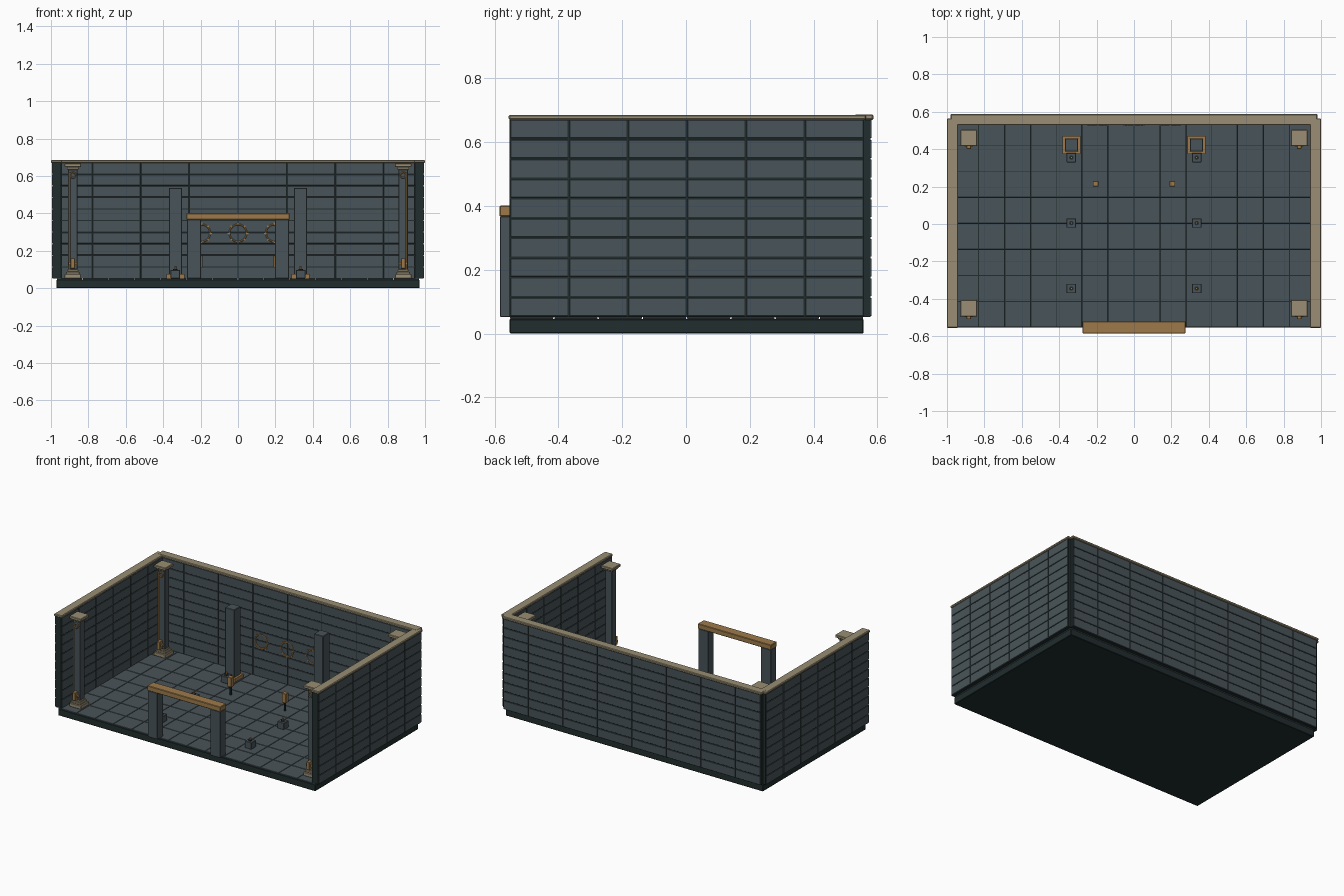
import bpy, bmesh, math
from mathutils import Matrix, Vector

if "Cube" in bpy.data.objects:
    bpy.data.objects.remove(bpy.data.objects["Cube"])


def material(name, rgb):
    m = bpy.data.materials.new(name)
    m.use_nodes = True
    m.diffuse_color = (*rgb, 1)
    m.node_tree.nodes["Principled BSDF"].inputs["Base Color"].default_value = (*rgb, 1)
    return m


SLATE = material("slate tile", (0.066, 0.088, 0.098))
DARK = material("dark stone", (0.015, 0.026, 0.027))
SAND = material("sand trim", (0.32, 0.27, 0.175))
COPPER = material("copper", (0.34, 0.195, 0.07))


def finish(name, bm, mat, bevel=0.0):
    mesh = bpy.data.meshes.new(name)
    bm.to_mesh(mesh)
    bm.free()
    mesh.materials.append(mat)
    ob = bpy.data.objects.new(name, mesh)
    bpy.context.collection.objects.link(ob)
    if bevel:
        mod = ob.modifiers.new("soft edges", 'BEVEL')
        mod.width = bevel
        mod.segments = 1
    return ob


def add_box(bm, lo, hi):
    lo, hi = Vector(lo), Vector(hi)
    bmesh.ops.create_cube(bm, size=1, matrix=Matrix.Translation((lo + hi) / 2) @ Matrix.Diagonal((*(hi - lo), 1)))


def box(name, lo, hi, mat, bevel=0.0):
    bm = bmesh.new()
    add_box(bm, lo, hi)
    return finish(name, bm, mat, bevel)


def block(name, x, y, half, z0, z1, mat, bevel=0.0):
    return box(name, (x - half, y - half, z0), (x + half, y + half, z1), mat, bevel)


def rod(name, x, y, r, z0, z1, mat, sides=10):
    bm = bmesh.new()
    bmesh.ops.create_cone(bm, cap_ends=True, segments=sides, radius1=r, radius2=r, depth=z1 - z0,
                          matrix=Matrix.Translation((x, y, (z0 + z1) / 2)))
    return finish(name, bm, mat)


def ring(name, x, y, z, radius, tube, segments=24):
    # Upright ring facing the front
    bpy.ops.mesh.primitive_torus_add(location=(x, y, z), rotation=(math.pi / 2, 0, 0), major_radius=radius,
                                     minor_radius=tube, major_segments=segments, minor_segments=6)
    ob = bpy.context.object
    ob.name = name
    ob.data.materials.append(COPPER)
    bpy.ops.object.shade_smooth_by_angle()


def tiles(name, normal, at, us, vs, thick, gap):
    # Grid of thin tiles between the seam positions us and vs
    bm = bmesh.new()
    g = gap / 2
    for u0, u1 in zip(us, us[1:]):
        for v0, v1 in zip(vs, vs[1:]):
            lo, hi = [u0 + g, v0 + g], [u1 - g, v1 - g]
            lo.insert(normal, at)
            hi.insert(normal, at + thick)
            add_box(bm, lo, hi)
    return finish(name, bm, SLATE, 0.001)


def seams(a, b, n):
    return [a + (b - a) * i / n for i in range(n + 1)]


FLOOR, TOP = 0.052, 0.672
FRONT, BACK = -0.553, 0.557
rows = seams(FLOOR, TOP, 10)
depth_seams = seams(FRONT, BACK, 6)
back_seams = [-0.97] + [0.26 * i for i in range(-3, 4)] + [0.97]

# Floor slab and paving
box("floor_slab", (-0.97, FRONT, 0), (0.97, BACK, 0.046), DARK, 0.003)
tiles("floor_tiles", 2, 0.046, seams(-0.97, 0.97, 14), seams(FRONT, BACK, 8), 0.006, 0.003)

# Side walls with tiles on both faces
for side, s in (("left", 1), ("right", -1)):
    box(side + "_wall", (min(s * 0.946, s * 0.991), FRONT, FLOOR),
        (max(s * 0.946, s * 0.991), BACK, TOP), DARK)
    for face, x in (("outer", 0.991), ("inner", 0.942)):
        at = x if s > 0 else -x - 0.004
        tiles(f"{side}_wall_{face}_tiles", 0, at, depth_seams, rows, 0.004, 0.006)
    x0, x1 = sorted((s * 0.94, s * 1.0))
    box(side + "_wall_trim", (x0, -0.556, TOP - 0.002), (x1, 0.565, 0.686), SAND, 0.004)

# Back wall
box("back_wall", (-0.97, 0.535, FLOOR), (0.97, 0.578, TOP), DARK)
tiles("back_wall_inner_tiles", 1, 0.531, back_seams, rows, 0.004, 0.005)
tiles("back_wall_outer_tiles", 1, 0.578, back_seams, rows, 0.004, 0.006)
box("back_wall_trim", (-0.98, 0.529, TOP - 0.002), (0.98, 0.588, 0.687), SAND, 0.004)

# Corner columns with stepped bases, caps and piping
for s, side in ((1, "left"), (-1, "right")):
    for y, end in ((0.46, "back"), (-0.451, "front")):
        n, x = f"{end}_{side}_column_", s * 0.883
        for i, (half, z0, z1) in enumerate(((0.044, FLOOR, 0.075), (0.036, 0.075, 0.088), (0.029, 0.088, 0.1))):
            block(f"{n}base_{i + 1}", x, y, half, z0, z1, SAND, 0.002)
        block(n + "shaft", x, y, 0.025, 0.1, 0.635, SLATE, 0.002)
        block(n + "neck", x, y, 0.032, 0.635, 0.648, SAND, 0.002)
        block(n + "cap", x, y, 0.044, 0.648, 0.667, SAND, 0.003)
        pipe = SAND if (s, y < 0) == (-1, True) else COPPER
        rod(n + "pipe", x + s * 0.018, y - 0.03, 0.005, 0.1, 0.62, pipe)
        front = y - 0.058
        box(n + "valve_bar", (x - 0.022, front + 0.012, 0.125), (x + 0.022, y - 0.025, 0.14), COPPER)
        box(n + "valve_body", (x - 0.012, front, 0.105), (x + 0.012, y - 0.025, 0.16), COPPER, 0.002)
        ring(n + "gauge", x, y - 0.03, 0.605, 0.015, 0.004, 14)

# Twin pillars standing in copper collars
for s, side in ((1, "left"), (-1, "right")):
    x = s * 0.335
    block(side + "_pillar", x, 0.423, 0.035, FLOOR, 0.537, SLATE, 0.003)
    bm = bmesh.new()
    a, b = 0.048, 0.035
    for q in range(4):
        part = bmesh.new()
        add_box(part, (-a, -a, FLOOR), (b, -b, 0.076))
        part.transform(Matrix.Translation((x, 0.423, 0)) @ Matrix.Rotation(q * math.pi / 2, 4, 'Z'))
        tmp = bpy.data.meshes.new("collar_piece")
        part.to_mesh(tmp)
        part.free()
        bm.from_mesh(tmp)
        bpy.data.meshes.remove(tmp)
    finish(side + "_pillar_collar", bm, COPPER)

    # Row of floor blocks with pegs
    for i, y in enumerate((0.355, 0.005, -0.345)):
        n = f"{side}_floor_block_{i + 1}"
        block(n, x, y, 0.025, FLOOR, 0.098, SLATE, 0.002)
        rod(n + "_socket", x, y, 0.012, 0.098, 0.104, DARK)
        rod(n + "_peg", x, y, 0.006, 0.104, 0.118, COPPER)

    # Short copper-headed posts
    rod(side + "_post_stem", s * 0.205, 0.215, 0.007, FLOOR, 0.112, DARK)
    block(side + "_post_head", s * 0.205, 0.215, 0.015, 0.11, 0.175, COPPER, 0.002)

    # Front gate legs
    box(side + "_gate_leg", (s * 0.236 - 0.037, -0.583, FLOOR), (s * 0.236 + 0.037, -0.522, 0.367), SLATE, 0.002)

box("gate_beam", (-0.276, -0.585, 0.367), (0.276, -0.52, 0.401), COPPER, 0.003)

# Wall rings with small studs
for i, x in enumerate((-0.195, 0, 0.195)):
    ring(f"wall_ring_{i + 1}", x, 0.529, 0.295, 0.046, 0.004)
    bm = bmesh.new()
    for k in range(8):
        t = k * math.pi / 4
        c = Vector((x + 0.052 * math.cos(t), 0.528, 0.295 + 0.052 * math.sin(t)))
        r = Vector((0.004, 0.003, 0.004))
        add_box(bm, c - r, c + r)
    finish(f"wall_ring_studs_{i + 1}", bm, COPPER)
